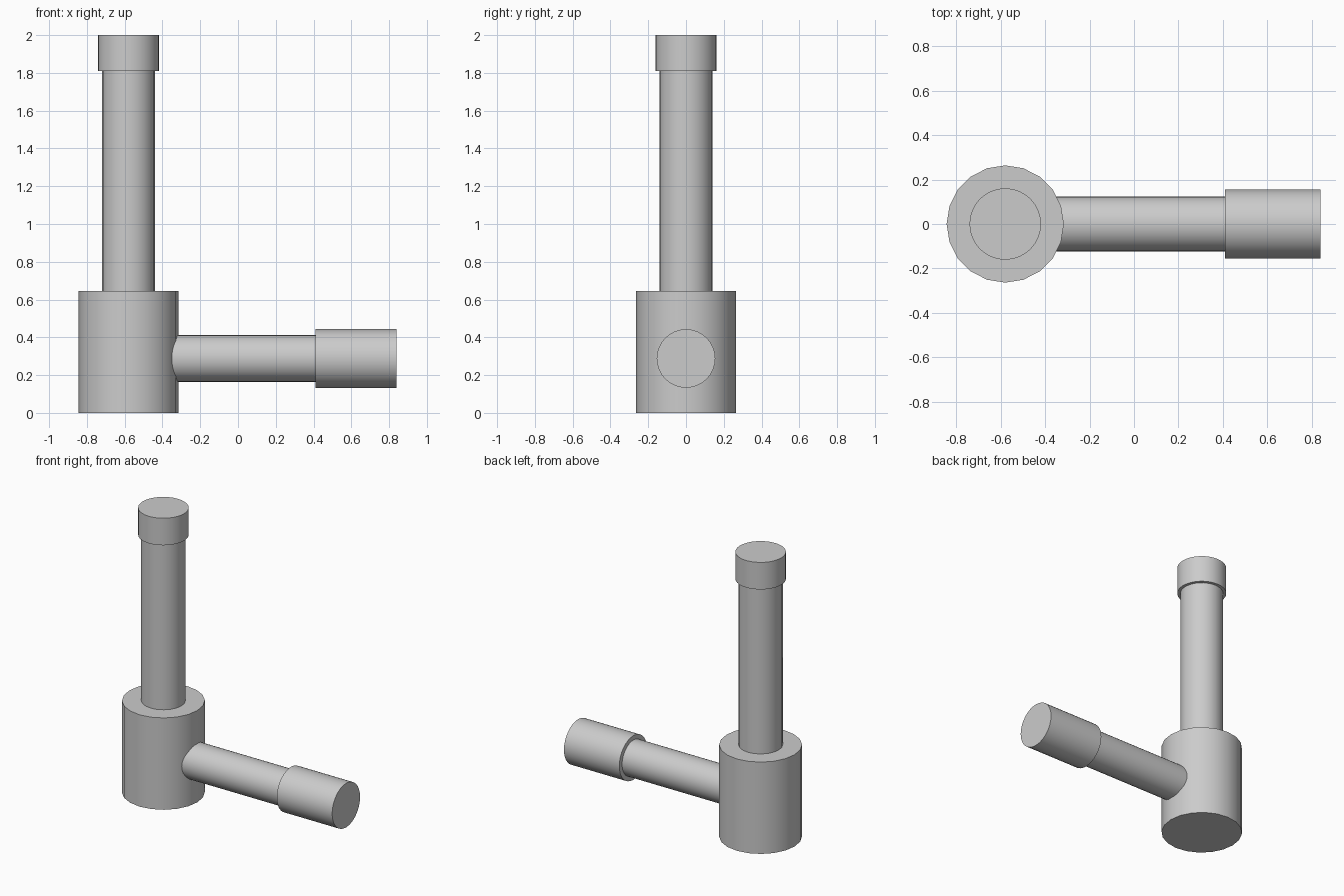
import bpy
from math import pi

if "Cube" in bpy.data.objects:
    bpy.data.objects.remove(bpy.data.objects["Cube"])

POST_X = -0.58   # axis of the upright
ARM_Z = 0.288    # axis of the side arm


def cylinder(name, radius, start, end, sides, along_x=False):
    mid, length = (start + end) / 2, end - start
    loc = (mid, 0, ARM_Z) if along_x else (POST_X, 0, mid)
    rot = (0, pi / 2, 0) if along_x else (0, 0, 0)
    bpy.ops.mesh.primitive_cylinder_add(
        vertices=sides, radius=radius, depth=length, location=loc, rotation=rot)
    obj = bpy.context.object
    obj.name = name
    bpy.ops.object.shade_smooth_by_angle(angle=pi / 6)
    return obj


# Upright: wide base, slim post, end cap
cylinder("base", 0.264, 0.0, 0.645, 20)
cylinder("post", 0.141, 0.635, 1.815, 20)
cylinder("post_cap", 0.161, 1.81, 2.0, 32)

# Side arm: thin shaft running out of the base, thicker grip
cylinder("arm", 0.124, -0.40, 0.415, 32, along_x=True)
cylinder("arm_grip", 0.155, 0.41, 0.84, 32, along_x=True)
